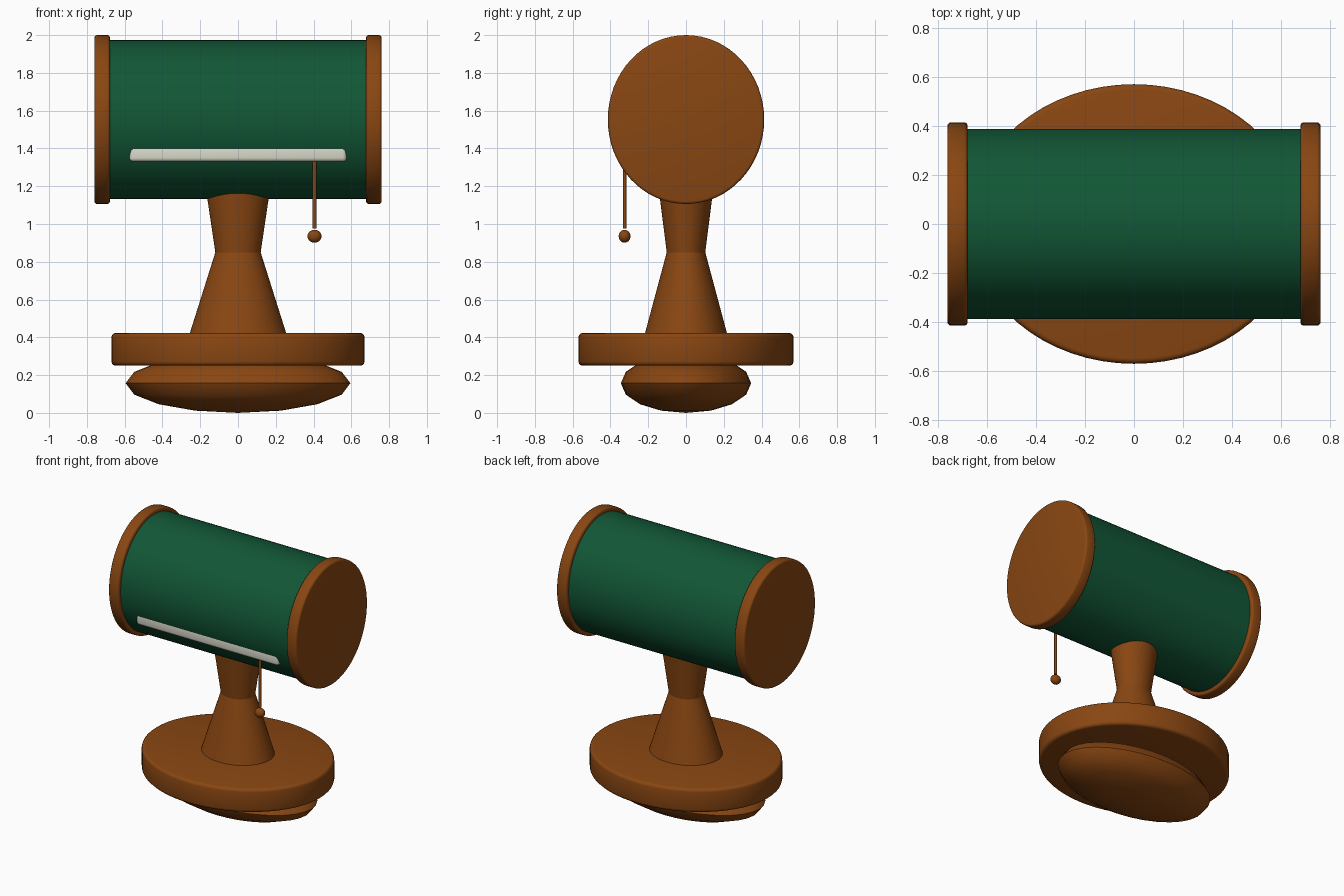
import bpy
import math

if "Cube" in bpy.data.objects:
    bpy.data.objects.remove(bpy.data.objects["Cube"], do_unlink=True)


def material(name, rgb):
    mat = bpy.data.materials.new(name)
    mat.use_nodes = True
    mat.diffuse_color = (*rgb, 1)
    mat.node_tree.nodes["Principled BSDF"].inputs["Base Color"].default_value = (*rgb, 1)
    return mat


BROWN = material("warm brown", (0.25, 0.062, 0.006))
GREEN = material("dark green", (0.006, 0.095, 0.037))
WHITE = material("off white", (0.72, 0.72, 0.61))
DEPTH = 0.85  # every round part is flattened front to back


def finish(name, mat, scale, bevel=0, angle=35):
    """Name, colour, size, round and smooth the newly added primitive."""
    ob = bpy.context.object
    ob.name = ob.data.name = name
    ob.data.materials.append(mat)
    ob.scale = scale
    bpy.ops.object.transform_apply(location=False, rotation=True, scale=True)
    if bevel:
        mod = ob.modifiers.new("rounded edges", "BEVEL")
        mod.width = bevel
        mod.segments = 3
        mod.limit_method = "ANGLE"
        mod.angle_limit = math.radians(40)
        bpy.ops.object.modifier_apply(modifier=mod.name)
    bpy.ops.object.shade_smooth_by_angle(angle=math.radians(angle))
    return ob


def upright(name, z0, z1, r0, r1, x=0, y=0, bevel=0, sides=64):
    """Oval cone or cylinder standing between two heights."""
    bpy.ops.mesh.primitive_cone_add(vertices=sides, radius1=r0, radius2=r1,
                                    depth=z1 - z0, location=(x, y, (z0 + z1) / 2))
    return finish(name, BROWN, (1, DEPTH, 1), bevel)


def drum(name, mat, x0, x1, ry, rz, z, bevel=0):
    """Oval cylinder lying along x."""
    bpy.ops.mesh.primitive_cylinder_add(vertices=64, radius=1, depth=x1 - x0,
                                        location=((x0 + x1) / 2, 0, z),
                                        rotation=(0, math.pi / 2, 0))
    bpy.ops.object.transform_apply(location=False, rotation=True, scale=False)
    return finish(name, mat, (1, ry, rz), bevel)


# Foot and base
bpy.ops.mesh.primitive_uv_sphere_add(segments=32, ring_count=8, radius=1,
                                     location=(0, 0, 0.157))
finish("rounded_foot", BROWN, (0.595, 0.345, 0.157))
upright("base", 0.25, 0.423, 0.67, 0.67, bevel=0.022)

# Waisted stem
upright("stem_lower", 0.40, 0.85, 0.262, 0.12)
upright("stem_upper", 0.85, 1.22, 0.12, 0.175)

# Lamp drum with an end cap on each side
AXIS = 1.553
drum("shade", GREEN, -0.70, 0.70, 0.388, 0.42, AXIS)
for side, label in ((1, "left"), (-1, "right")):
    ends = sorted((side * 0.678, side * 0.76))
    drum(label + "_end_cap", BROWN, *ends, 0.414, 0.447, AXIS, bevel=0.014)

# Pale light strip, sunk into the front of the shade
bpy.ops.mesh.primitive_cube_add(size=1, location=(0, -0.32, 1.38))
finish("light_strip", WHITE, (1.15, 0.08, 0.1), bevel=0.02)

# Pull cord and knob
upright("pull_cord", 0.975, 1.36, 0.011, 0.011, x=0.405, y=-0.325, sides=16)
bpy.ops.mesh.primitive_uv_sphere_add(segments=24, ring_count=12, radius=0.037,
                                     location=(0.405, -0.325, 0.935))
finish("pull_knob", BROWN, (1, DEPTH, 0.92))
